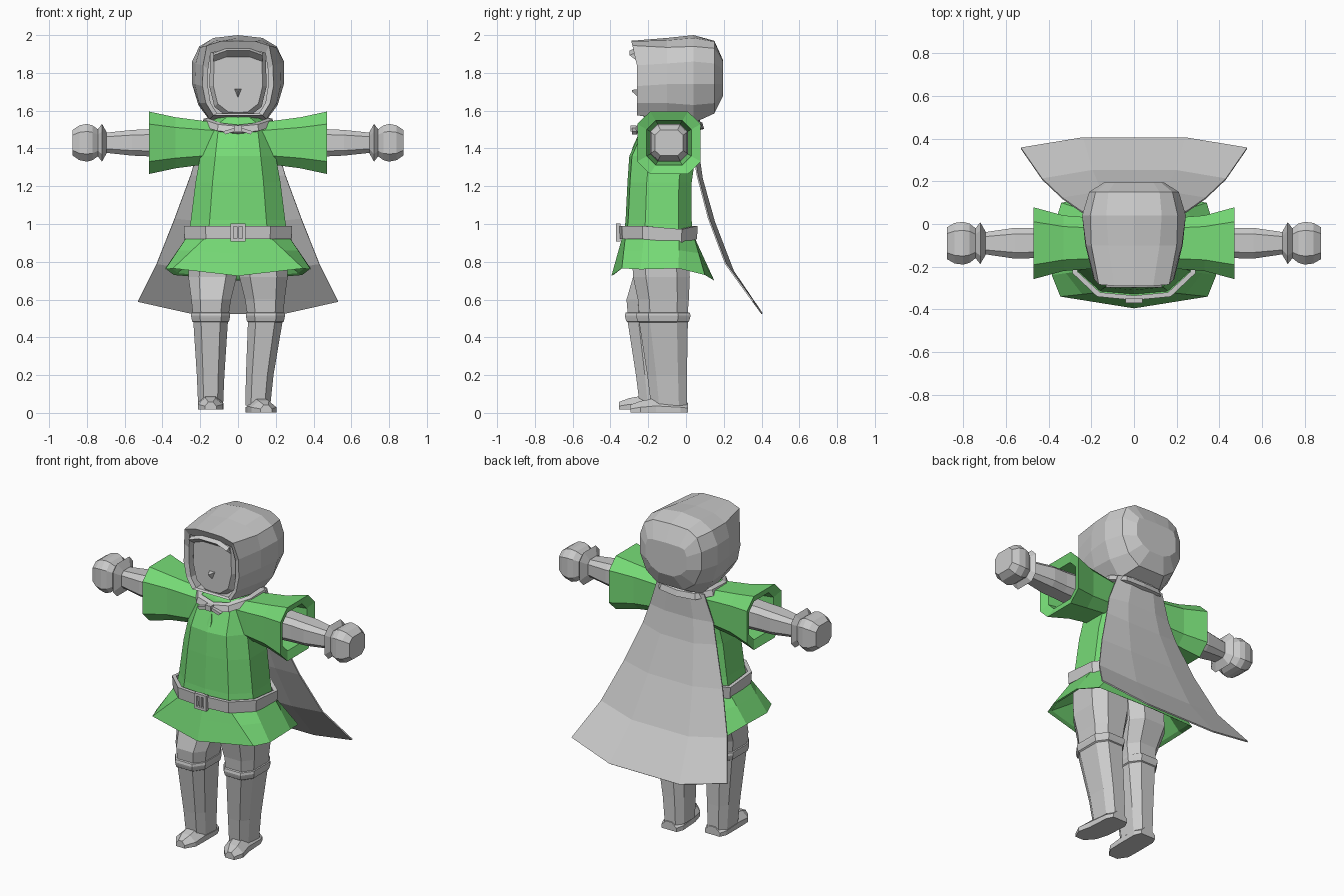
import bpy, bmesh

def material(name, rgb):
    m = bpy.data.materials.new(name)
    m.diffuse_color = (*rgb, 1)
    return m

GREY = material("grey", (0.6, 0.6, 0.6))
GREEN = material("green", (0.18, 0.7, 0.18))

def finish(bm, name, mat):
    bmesh.ops.recalc_face_normals(bm, faces=bm.faces)
    me = bpy.data.meshes.new(name)
    bm.to_mesh(me)
    bm.free()
    me.materials.append(mat)
    ob = bpy.data.objects.new(name, me)
    bpy.context.collection.objects.link(ob)
    return ob

def loft(name, rings, mat, caps=True, closed=False):
    """Skin a list of equal rings of 3D points."""
    bm = bmesh.new()
    vs = [[bm.verts.new(p) for p in r] for r in rings]
    n = len(vs[0])
    pairs = list(zip(vs, vs[1:])) + ([(vs[-1], vs[0])] if closed else [])
    for a, b in pairs:
        for i in range(n):
            j = (i + 1) % n
            bm.faces.new((a[i], a[j], b[j], b[i]))
    if caps and not closed:
        bm.faces.new(vs[0])
        bm.faces.new(vs[-1])
    return finish(bm, name, mat)

def mirror(half):
    """Complete a half ring whose first and last points lie on x = 0."""
    return half + [(-p[0], *p[1:]) for p in reversed(half[1:-1])]

def octagon(hu, hv, k=0.55):
    return [(hu, -hv * k), (hu, hv * k), (hu * k, hv), (-hu * k, hv),
            (-hu, hv * k), (-hu, -hv * k), (-hu * k, -hv), (hu * k, -hv)]

def z_rings(rows, k=0.55):          # rows: z, cx, cy, hx, hy
    return [[(cx + u, cy + v, z) for u, v in octagon(hx, hy, k)]
            for z, cx, cy, hx, hy in rows]

def x_rings(rows, s):               # rows: x, hy, hz around the arm axis
    return [[(s * x, -0.09 + u, 1.43 + v) for u, v in octagon(hy, hz, 0.6)]
            for x, hy, hz in rows]

def body_ring(z, w, front, back):
    d = back - front
    return mirror([(0, front, z), (w * 0.6, front + d * 0.04, z),
                   (w, front + d * 0.3, z), (w, front + d * 0.8, z),
                   (w * 0.62, back, z), (0, back, z)])

# Tunic body
loft("tunic_body", [body_ring(*r) for r in (
    (0.93, 0.265, -0.33, 0.035), (1.02, 0.25, -0.32, 0.03),
    (1.22, 0.225, -0.31, 0.03), (1.36, 0.20, -0.30, 0.05),
    (1.47, 0.18, -0.25, 0.06), (1.535, 0.165, -0.22, 0.06),
    (1.57, 0.09, -0.20, 0.02))], GREEN)

# Tunic skirt with an uneven hem, folded back inside
hem = mirror([(0, -0.395, 0.725), (0.345, -0.34, 0.765), (0.385, -0.24, 0.76),
              (0.385, -0.04, 0.765), (0.34, 0.10, 0.73), (0, 0.15, 0.70)])
waist = body_ring(0.94, 0.265, -0.335, 0.04)
mid = [tuple(a * 0.55 + b * 0.45 for a, b in zip(p, q)) for p, q in zip(waist, hem)]
lining = [(x * 0.94, -0.11 + (y + 0.11) * 0.94, z + 0.01) for x, y, z in hem]
inside = body_ring(0.89, 0.25, -0.31, 0.02)
loft("tunic_skirt", [waist, mid, hem, lining, inside], GREEN)

# Neck slit
loft("neck_slit", [[(x, y - 0.004, z) for x, y, z in
                    ((0, -0.25, 1.47), (0.014, -0.277, 1.41), (0, -0.30, 1.32), (-0.014, -0.277, 1.41))],
                   [(x, y + 0.02, z) for x, y, z in
                    ((0, -0.25, 1.47), (0.014, -0.277, 1.41), (0, -0.30, 1.32), (-0.014, -0.277, 1.41))]],
     GREEN)

# Belt: dips at the sides, thin closed band
def belt_ring(dz, grow):
    ring = body_ring(0.955, 0.265 + grow, -0.335 - grow, 0.04 + grow)
    return [(x, y, z + dz - (0.018 if abs(x) > 0.2 and y > -0.1 else 0)) for x, y, z in ring]

loft("belt", [belt_ring(-0.035, 0), belt_ring(-0.035, 0.018),
              belt_ring(0.035, 0.022), belt_ring(0.035, 0)], GREY, closed=True)

def box(name, c, h, mat):
    (x, y, z), (a, b, d) = c, h
    quad = lambda zz: [(x - a, y - b, zz), (x + a, y - b, zz), (x + a, y + b, zz), (x - a, y + b, zz)]
    return loft(name, [quad(z - d), quad(z + d)], mat)

# Buckle frame
for s in (-1, 1):
    box("buckle_side", (s * 0.032, -0.358, 0.955), (0.008, 0.012, 0.047), GREY)
    box("buckle_bar", (0, -0.358, 0.955 + s * 0.04), (0.026, 0.011, 0.008), GREY)
box("buckle_pin", (0, -0.357, 0.955), (0.006, 0.01, 0.035), GREY)

for s, side in ((-1, "left"), (1, "right")):
    # Flared hollow sleeve
    loft(side + "_sleeve", x_rings([
        (0.10, 0.11, 0.105), (0.20, 0.12, 0.118), (0.33, 0.13, 0.135), (0.47, 0.168, 0.165),
        (0.45, 0.118, 0.118), (0.28, 0.10, 0.10)], s), GREEN)
    # Forearm
    loft(side + "_arm", x_rings([
        (0.27, 0.08, 0.08), (0.47, 0.07, 0.072), (0.56, 0.072, 0.068),
        (0.71, 0.05, 0.052)], s), GREY)
    # Glove with flared cuff and fist
    loft(side + "_glove", x_rings([
        (0.695, 0.055, 0.055), (0.72, 0.098, 0.10), (0.742, 0.07, 0.072),
        (0.77, 0.092, 0.092), (0.80, 0.10, 0.10), (0.84, 0.095, 0.092),
        (0.875, 0.075, 0.068)], s), GREY)

# Legs, the left one a little forward
for side, x, dy, dx in (("left", -0.145, -0.05, 0.0), ("right", 0.145, 0.01, -0.04)):
    c = -0.13 + dy
    loft(side + "_thigh", z_rings([
        (0.48, x, c, 0.09, 0.125), (0.60, x * 0.98, c, 0.105, 0.135),
        (0.72, x * 0.93, -0.13, 0.128, 0.15), (0.90, x * 0.9, -0.14, 0.13, 0.15)]), GREY)
    loft(side + "_boot_cuff", z_rings([
        (0.475, x, c, 0.085, 0.12), (0.485, x, c, 0.098, 0.136), (0.505, x, c, 0.102, 0.142),
        (0.515, x, c, 0.104, 0.144), (0.53, x, c, 0.102, 0.14), (0.535, x, c, 0.085, 0.12)]), GREY)
    loft(side + "_boot", z_rings([
        (0.04, x + dx, c + 0.03, 0.066, 0.095), (0.20, x + dx * 0.75, c + 0.02, 0.073, 0.105),
        (0.49, x, c, 0.092, 0.13)]), GREY)
    # Foot: heel to toe sections
    splay = 0.04 if x > 0 else 0
    foot = []
    for y, w, top, shift in ((0.0, 0.05, 0.05, 0), (-0.04, 0.068, 0.06, 0), (-0.17, 0.068, 0.075, 0.2),
                             (-0.25, 0.066, 0.06, 0.7), (-0.305, 0.03, 0.04, 1)):
        cx, yy, b = x + dx * 0.9 + shift * splay, y + dy, 0.018 if x < 0 else 0.003
        foot.append([(cx - w, yy, b), (cx + w, yy, b), (cx + w, yy, b + top * 0.45),
                     (cx + w * 0.4, yy, b + top), (cx - w * 0.4, yy, b + top), (cx - w, yy, b + top * 0.45)])
    loft(side + "_foot", foot, GREY)

# Hood: sections from the face opening to the back of the head
def hood_ring(y, pts, lean=0.0):
    half = [(x, y - lean * max(0, z - 1.85), z) for x, z in pts]
    return mirror(half + [(0, half[-1][1], pts[-1][1])])

opening = [(0, 1.925), (0.08, 1.92), (0.145, 1.905), (0.158, 1.82), (0.158, 1.72), (0.145, 1.64), (0.11, 1.585)]
rim = [(0, 1.97), (0.09, 1.968), (0.165, 1.945), (0.185, 1.84), (0.188, 1.73), (0.17, 1.64), (0.13, 1.575)]
loft("hood", [
    hood_ring(-0.16, opening), hood_ring(-0.25, opening, 0.25), hood_ring(-0.26, rim, 0.25),
    hood_ring(-0.10, [(0, 1.985), (0.12, 1.972), (0.20, 1.935), (0.225, 1.85), (0.228, 1.74), (0.205, 1.64), (0.15, 1.555)]),
    hood_ring(0.04, [(0, 2.0), (0.13, 1.985), (0.205, 1.94), (0.243, 1.86), (0.243, 1.74), (0.21, 1.63), (0.14, 1.535)]),
    hood_ring(0.15, [(0, 1.97), (0.12, 1.965), (0.18, 1.93), (0.21, 1.85), (0.21, 1.74), (0.165, 1.64), (0.09, 1.585)]),
    hood_ring(0.195, [(0, 1.87), (0.09, 1.868), (0.125, 1.86), (0.14, 1.82), (0.14, 1.74), (0.10, 1.70), (0.05, 1.675)])],
    GREY)

# Fringe lip under the hood edge
loft("fringe", [[(x, -0.27, z), (x, -0.298, z - 0.012), (x, -0.255, z - 0.045)]
                for x, z in ((-0.13, 1.905), (-0.06, 1.93), (0.06, 1.93), (0.13, 1.905))], GREY)

# Face and nose
def face_ring(y, f):
    pts = [(0, 1.93), (0.145, 1.92), (0.152, 1.73), (0.125, 1.62), (0.06, 1.57), (0, 1.565)]
    return mirror([(x * f, y, 1.74 + (z - 1.74) * f) for x, z in pts])

loft("face", [face_ring(-0.10, 1.0), face_ring(-0.22, 1.0), face_ring(-0.25, 0.86)], GREY)
loft("nose", [[(-0.02, -0.245, 1.715), (0.02, -0.245, 1.715), (0, -0.245, 1.665)],
              [(-0.006, -0.285, 1.71), (0.006, -0.285, 1.71), (0, -0.285, 1.70)]], GREY)

# Neck
loft("neck", z_rings([(1.50, 0, -0.10, 0.10, 0.10), (1.62, 0, -0.08, 0.10, 0.11)]), GREY)

# Cape collar, dipping towards the front
def collar_ring(grow, dz):
    half = [(0, -0.26, 1.505), (0.10, -0.235, 1.515), (0.175, -0.13, 1.54),
            (0.175, 0.0, 1.545), (0.11, 0.07, 1.53), (0, 0.08, 1.525)]
    return mirror([(x * grow, -0.08 + (y + 0.08) * grow, z + dz) for x, y, z in half])

loft("cape_collar", [collar_ring(0.9, 0.02), collar_ring(1.04, 0.012), collar_ring(1.1, -0.022),
                     collar_ring(0.95, -0.028)], GREY, closed=True)

# Collar knot with loose ends
box("knot", (0, -0.278, 1.505), (0.02, 0.016, 0.016), GREY)
for s in (-1, 1):
    loft("knot_end", [[(0, -0.285, 1.515), (0, -0.27, 1.515), (0, -0.27, 1.495), (0, -0.285, 1.495)],
                      [(s * 0.08, -0.285, 1.49), (s * 0.08, -0.26, 1.49), (s * 0.065, -0.26, 1.475),
                       (s * 0.065, -0.285, 1.475)]], GREY)

# Cape: rows of half width, centre y, edge y, centre z, edge z
bm = bmesh.new()
rows = []
for w, yc, ye, zc, ze in ((0.16, 0.07, 0.05, 1.55, 1.54), (0.215, 0.065, 0.04, 1.38, 1.38),
                          (0.25, 0.085, 0.06, 1.24, 1.26), (0.335, 0.15, 0.12, 1.01, 1.03),
                          (0.43, 0.25, 0.21, 0.75, 0.79), (0.53, 0.403, 0.355, 0.525, 0.59)):
    rows.append([bm.verts.new(p) for p in ((-w, ye, ze), (-w * 0.45, yc, zc), (w * 0.45, yc, zc), (w, ye, ze))])
for a, b in zip(rows, rows[1:]):
    for i in range(3):
        bm.faces.new((a[i], a[i + 1], b[i + 1], b[i]))
cape = finish(bm, "cape", GREY)
thick = cape.modifiers.new("thickness", 'SOLIDIFY')
thick.thickness = 0.008
thick.offset = 0
